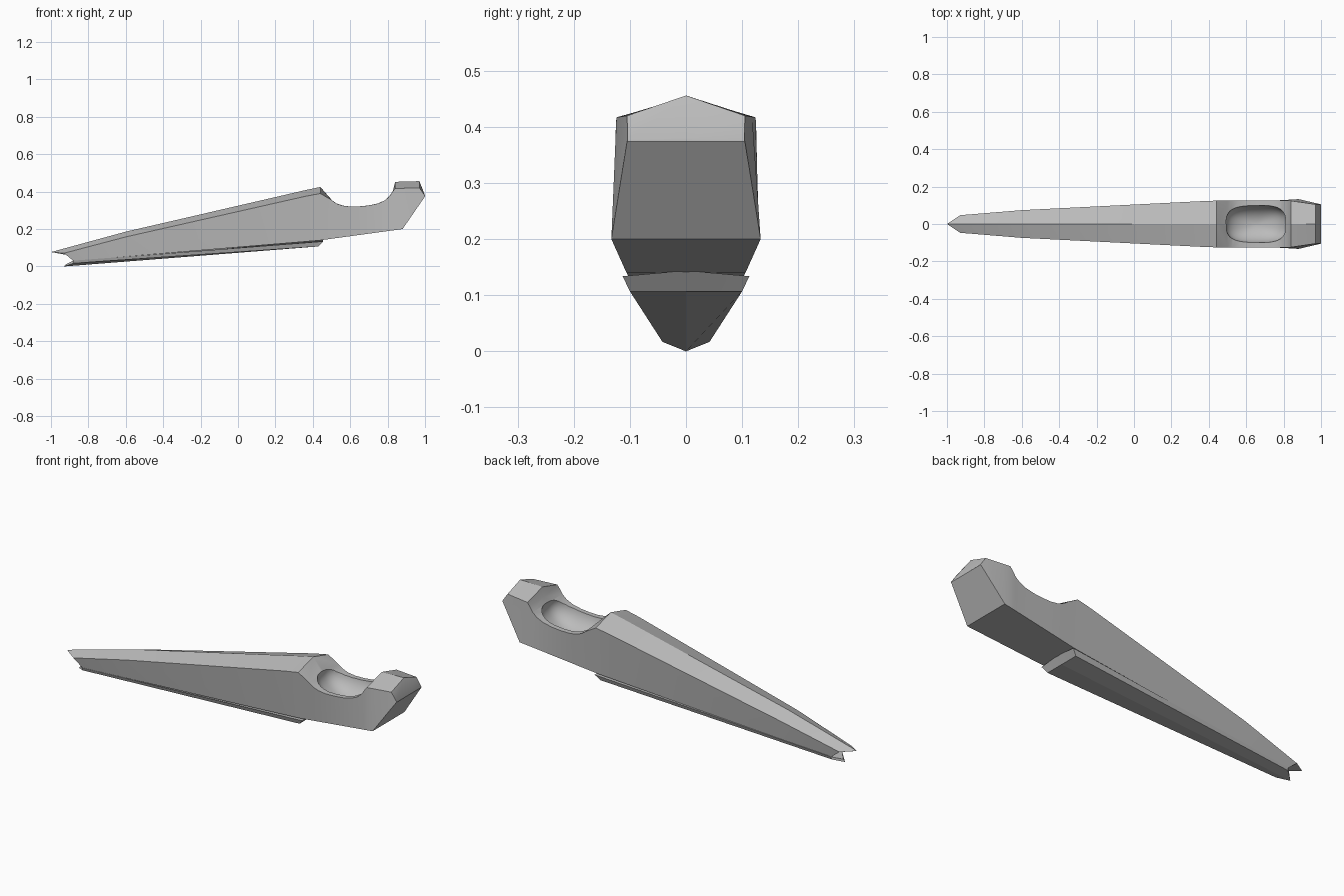
import bpy, bmesh, math

if "Cube" in bpy.data.objects:
    bpy.data.objects.remove(bpy.data.objects["Cube"])

grey = bpy.data.materials.new("plain grey")
grey.diffuse_color = (0.5, 0.5, 0.5, 1)
grey.use_nodes = True
grey.node_tree.nodes["Principled BSDF"].inputs["Base Color"].default_value = grey.diffuse_color


def finish(name, bm):
    bmesh.ops.recalc_face_normals(bm, faces=bm.faces)
    me = bpy.data.meshes.new(name)
    bm.to_mesh(me)
    bm.free()
    ob = bpy.data.objects.new(name, me)
    bpy.context.collection.objects.link(ob)
    me.materials.append(grey)
    return ob


def loft(bm, rings):
    rows = [[bm.verts.new(p) for p in r] for r in rings]
    n = len(rows[0])
    for a, b in zip(rows, rows[1:]):
        for i in range(n):
            j = (i + 1) % n
            bm.faces.new((a[i], a[j], b[j], b[i]))
    return rows


def smooth(ob, angle=28):
    bpy.ops.object.select_all(action='DESELECT')
    ob.select_set(True)
    bpy.context.view_layer.objects.active = ob
    bpy.ops.object.shade_smooth_by_angle(angle=math.radians(angle))


# Main body: x, bottom z, bottom half width, shoulder z, shoulder half width, ridge z
def section(x, zb, b, zs, s, zr):
    return [(x, -b, zb), (x, b, zb), (x, s, zs), (x, 0, zr), (x, -s, zs)]


def lower(x):
    t = (x - 0.44) / 0.44
    return 0.14 + 0.06 * t, 0.106 + 0.027 * t


rings = [[(-0.88, -0.042, 0.03), (-0.88, 0.042, 0.03), (-0.93, 0.047, 0.071),
          (-1, 0, 0.077), (-0.93, -0.047, 0.071)],
         section(-0.6, 0.053, 0.057, 0.158, 0.074, 0.186),
         section(0.36, 0.133, 0.102, 0.375, 0.122, 0.408),
         section(0.44, 0.14, 0.106, 0.39, 0.125, 0.425)]
# Curved saddle behind the long snout
for x, z in [(0.5, 0.355), (0.525, 0.337), (0.56, 0.325), (0.6, 0.32), (0.65, 0.321),
             (0.7, 0.326), (0.75, 0.337), (0.785, 0.353), (0.81, 0.375), (0.828, 0.402)]:
    rings.append(section(x, *lower(x), z, 0.125, z + 0.002))
rings += [section(0.84, *lower(0.84), 0.417, 0.124, 0.452),
          section(0.88, 0.2, 0.133, 0.418, 0.118, 0.454),
          section(0.97, 0.331, 0.112, 0.42, 0.105, 0.456),
          section(1.0, 0.374, 0.105, 0.377, 0.104, 0.379)]
bm = bmesh.new()
rows = loft(bm, rings)
bm.faces.new(rows[-1])
# Notched front end
f = rows[0]
pl, pr = [bm.verts.new((-0.9, y, 0.059)) for y in (-0.043, 0.043)]
for face in [(f[0], f[1], pr, pl), (pl, pr, f[2], f[3], f[4]),
             (f[1], f[2], pr), (f[0], pl, f[4])]:
    bm.faces.new(face)
body = finish("body", bm)

# Rounded oblong cutter for the bowl
bm = bmesh.new()
bmesh.ops.create_uvsphere(bm, u_segments=48, v_segments=24, radius=1)
for v in bm.verts:
    x, y, z = v.co
    r = math.hypot(x, y)
    if r > 1e-6:
        k = r / (abs(x) ** 2.8 + abs(y) ** 2.8) ** (1 / 2.8)
        x, y = x * k, y * k
    v.co = (0.655 + 0.165 * x, 0.102 * y, 0.345 + 0.105 * z)
cutter = finish("bowl_cutter", bm)
cutter.hide_render = True
mod = body.modifiers.new("bowl", 'BOOLEAN')
mod.operation = 'DIFFERENCE'
mod.solver = 'EXACT'
mod.object = cutter
bpy.context.view_layer.objects.active = body
bpy.ops.object.modifier_apply(modifier="bowl")
bpy.data.objects.remove(cutter, do_unlink=True)
smooth(body)

# Lower jaw strip under the snout, pointed at the front and flat at the rear
bm = bmesh.new()
rows = loft(bm, [
    [(-0.93, 0, 0), (-0.88, 0.042, 0.017), (-0.88, 0.045, 0.031),
     (-0.92, 0, 0.012), (-0.88, -0.045, 0.031), (-0.88, -0.042, 0.017)],
    [(0.43, 0, 0.107), (0.43, 0.1, 0.107), (0.455, 0.113, 0.134),
     (0.455, 0, 0.144), (0.455, -0.113, 0.134), (0.43, -0.1, 0.107)]])
for r in rows:
    bm.faces.new((r[0], r[1], r[2], r[3]))
    bm.faces.new((r[0], r[3], r[4], r[5]))
jaw = finish("lower_strip", bm)
smooth(jaw, 10)
